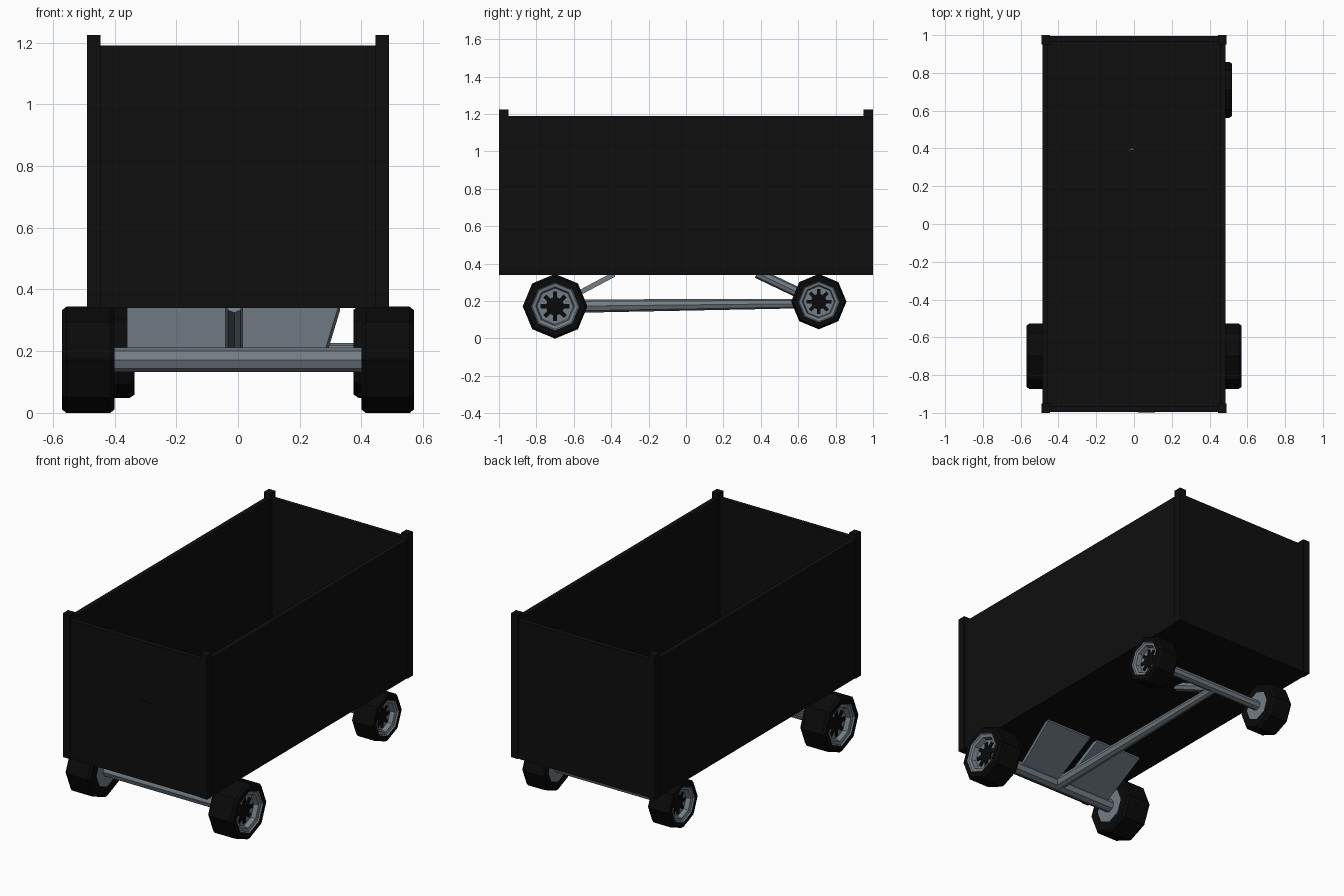
import bpy, bmesh
from math import cos, sin, pi
from mathutils import Vector, Matrix

cube = bpy.data.objects.get("Cube")
if cube:
    bpy.data.objects.remove(cube, do_unlink=True)


def material(name, color):
    m = bpy.data.materials.new(name)
    m.use_nodes = True
    m.diffuse_color = color
    m.node_tree.nodes["Principled BSDF"].inputs["Base Color"].default_value = color
    return m


black = material("black panel", (0.0045, 0.0045, 0.0045, 1))
rubber = material("black rubber", (0.003, 0.003, 0.003, 1))
steel = material("blue grey steel", (0.17, 0.205, 0.235, 1))


def finish(name, bm, *mats):
    bmesh.ops.recalc_face_normals(bm, faces=bm.faces)
    mesh = bpy.data.meshes.new(name)
    bm.to_mesh(mesh)
    bm.free()
    for m in mats:
        mesh.materials.append(m)
    obj = bpy.data.objects.new(name, mesh)
    bpy.context.collection.objects.link(obj)
    return obj


def box(name, low, high, mat):
    bm = bmesh.new()
    low, high = Vector(low), Vector(high)
    size = Matrix.Diagonal((*(high - low), 1))
    bmesh.ops.create_cube(bm, size=1, matrix=Matrix.Translation((low + high) / 2) @ size)
    return finish(name, bm, mat)


def rod(name, start, end, r1, r2, sides=8):
    start, end = Vector(start), Vector(end)
    axis = end - start
    turn = axis.to_track_quat('Z', 'Y').to_matrix().to_4x4()
    bm = bmesh.new()
    bmesh.ops.create_cone(bm, cap_ends=True, segments=sides, radius1=r1, radius2=r2,
                          depth=axis.length,
                          matrix=Matrix.Translation((start + end) / 2) @ turn)
    return finish(name, bm, steel)


def plate(name, corners, thickness):
    bm = bmesh.new()
    face = bm.faces.new([bm.verts.new(c) for c in corners])
    top = bmesh.ops.extrude_face_region(bm, geom=[face])["geom"]
    moved = [v for v in top if isinstance(v, bmesh.types.BMVert)]
    bmesh.ops.translate(bm, verts=moved, vec=(0, 0, thickness))
    return finish(name, bm, steel)


def wheel(name, x, y, z, r, half, side):
    # Eight-sided lathe: steel inner disc, rubber tyre, recessed steel rim
    profile = [(0, -half), (.6 * r, -half), (.93 * r, -half), (r, .015 - half),
               (r, half - .015), (.93 * r, half), (.75 * r, half), (.71 * r, half - .008),
               (.6 * r, half - .012), (.56 * r, half - .04), (0, half - .04)]
    tyre = range(1, 6)
    bm = bmesh.new()
    rings = [[bm.verts.new((x + side * d, y + q * cos(k * pi / 4), z + q * sin(k * pi / 4)))
              for k in range(8)] for q, d in profile]
    for i in range(len(rings) - 1):
        for k in range(8):
            n = (k + 1) % 8
            f = bm.faces.new((rings[i][k], rings[i][n], rings[i + 1][n], rings[i + 1][k]))
            f.material_index = 1 if i in tyre else 0
    bmesh.ops.remove_doubles(bm, verts=bm.verts, dist=1e-5)
    finish(name, bm, steel, rubber)

    # Dark star in the middle of the hub
    bm = bmesh.new()
    centre = Matrix.Translation((x + side * (half - .037), y, z))
    bmesh.ops.create_cone(bm, cap_ends=True, segments=8, radius1=.3 * r, radius2=.3 * r,
                          depth=.008, matrix=centre @ Matrix.Rotation(pi / 2, 4, 'Y'))
    for k in range(8):
        spoke = (centre @ Matrix.Rotation(k * pi / 4, 4, 'X')
                 @ Matrix.Translation((0, .35 * r, 0))
                 @ Matrix.Diagonal((.008, .2 * r, .13 * r, 1)))
        bmesh.ops.create_cube(bm, size=1, matrix=spoke)
    finish(name + "_hub_star", bm, rubber)


# Open box body
W, L, FLOOR, RIM, TOP = .485, .995, .34, 1.19, 1.225
T = .03
box("floor", (-W, -L, FLOOR), (W, L, FLOOR + T), black)
for label, s in (("left", 1), ("right", -1)):
    xs = sorted((s * W, s * (W - T)))
    box(label + "_wall", (xs[0], -L, FLOOR), (xs[1], L, RIM), black)
for label, s in (("front", -1), ("back", 1)):
    ys = sorted((s * L, s * (L - T)))
    box(label + "_wall", (-W, ys[0], FLOOR), (W, ys[1], RIM), black)
    for hand, h in (("left", 1), ("right", -1)):
        px = sorted((h * .49, h * .445))
        py = sorted((s, s * .95))
        box(f"{label}_{hand}_post", (px[0], py[0], FLOOR), (px[1], py[1], TOP), black)
box("front_badge_plate", (.02, -.999, .735), (.11, -.994, .83), black)

# Wheels and axles
FY, FZ, BY, BZ = -.70, .172, .71, .197
for label, s in (("left", 1), ("right", -1)):
    wheel("front_" + label + "_wheel", s * .485, FY, FZ, .173, .085, s)
    wheel("back_" + label + "_wheel", .02 + s * .4275, BY, BZ, .148, .0725, s)
rod("front_axle", (-.41, FY, FZ), (.41, FY, FZ), .04, .04)
rod("back_axle", (-.34, BY, BZ), (.38, BY, BZ), .03, .03)

# Centre beam and supports up to the floor
rod("centre_beam", (-.01, FY, FZ), (-.01, BY, BZ - .01), .037, .024)
rod("back_strut", (-.012, BY - .03, BZ + .01), (-.012, .38, FLOOR + .01), .028, .028)
for label, inner, low, high in (("left", .015, .28, .33), ("right", -.04, -.36, -.36)):
    plate(label + "_support_plate",
          [(inner, -.69, .165), (low, -.69, .165), (high, -.38, .33), (inner, -.38, .33)], .03)
